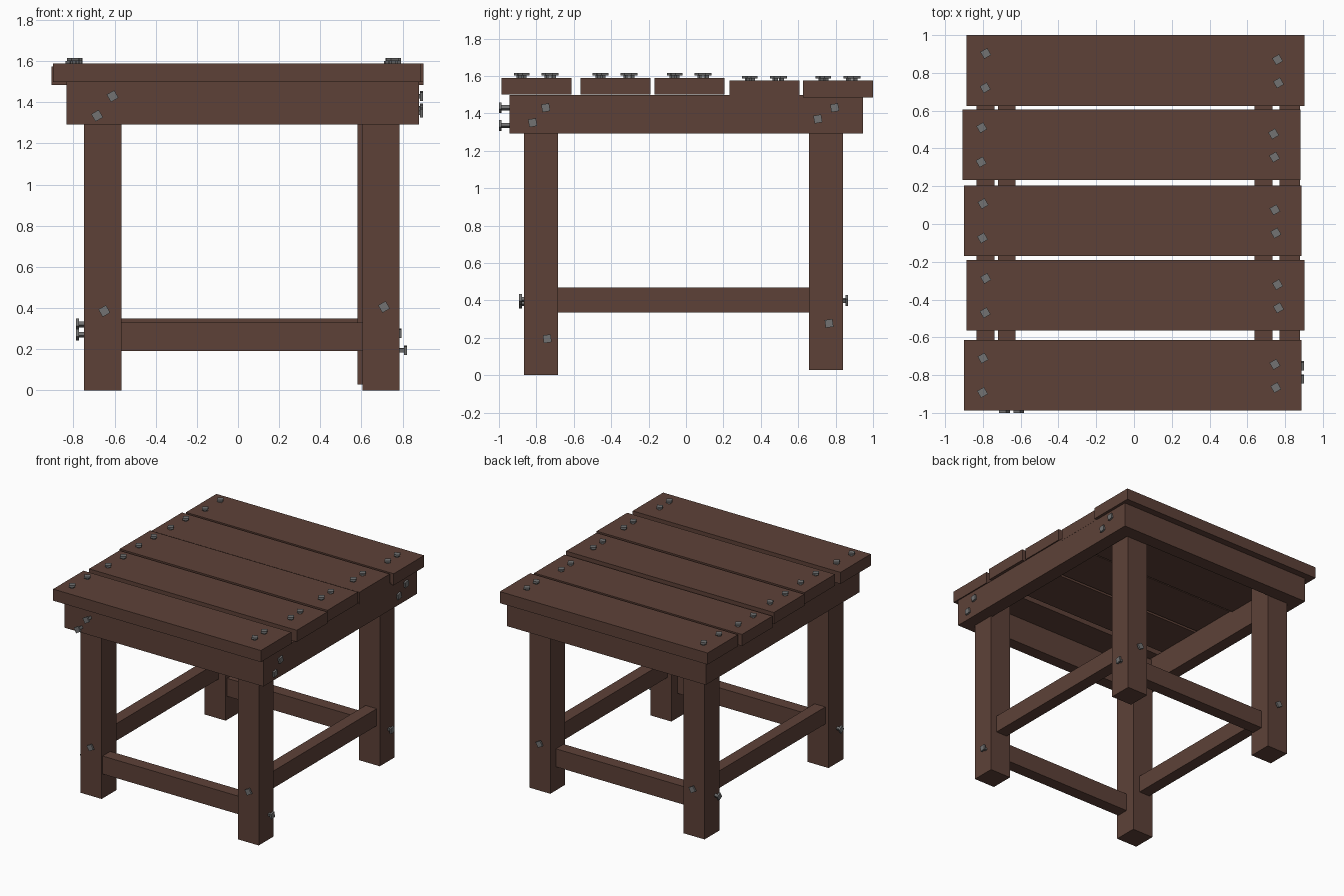
import bpy, bmesh, math
from mathutils import Vector, Matrix

if "Cube" in bpy.data.objects:
    bpy.data.objects.remove(bpy.data.objects["Cube"])

def material(name, color):
    m = bpy.data.materials.new(name)
    m.diffuse_color = (*color, 1)
    m.use_nodes = True
    m.node_tree.nodes["Principled BSDF"].inputs["Base Color"].default_value = m.diffuse_color
    return m

WOOD = material("dark_wood", (0.11, 0.053, 0.039))
IRON = material("nail_iron", (0.17, 0.17, 0.17))

def add_object(name, bm, mat):
    mesh = bpy.data.meshes.new(name)
    bm.to_mesh(mesh)
    bm.free()
    mesh.materials.append(mat)
    obj = bpy.data.objects.new(name, mesh)
    bpy.context.collection.objects.link(obj)
    return obj

def add_box(bm, x, y, z, matrix=Matrix()):
    """Box from (min, max) ranges."""
    size = [b - a for a, b in (x, y, z)]
    mid = [(a + b) / 2 for a, b in (x, y, z)]
    bmesh.ops.create_cube(bm, size=1, matrix=matrix @ Matrix.Translation(mid)
                          @ Matrix.Diagonal((*size, 1)))

def board(name, x, y, z):
    bm = bmesh.new()
    add_box(bm, x, y, z)
    return add_object(name, bm, WOOD)

def nail(name, pos, normal, out=0.026, spin=30):
    """Square-headed nail whose head stands 'out' from the surface."""
    bm = bmesh.new()
    rot = Vector(normal).to_track_quat('Z', 'Y').to_matrix().to_4x4()
    m = Matrix.Translation(pos) @ rot @ Matrix.Rotation(math.radians(spin), 4, 'Z')
    add_box(bm, (-.021, .021), (-.021, .021), (out - .014, out), m)
    add_box(bm, (-.010, .010), (-.010, .010), (-.05, out - .012), m)
    add_object(name, bm, IRON)

# Top planks with four nails each: centre x, centre y, top z
PLANKS = [(-.006, -.800, 1.59), (.008, -.378, 1.59), (-.006, .018, 1.59),
          (-.013, .420, 1.575), (.008, .813, 1.575)]
for i, (cx, cy, top) in enumerate(PLANKS, 1):
    board(f"top_plank_{i}", (cx - .894, cx + .894), (cy - .187, cy + .187), (top - .09, top))
    for j, (dx, dy) in enumerate([(-.793, .09), (-.796, -.092), (.752, .057), (.757, -.066)], 1):
        nail(f"plank_{i}_nail_{j}", (cx + dx, cy + dy, top), (0, 0, 1))

# Apron boards under the planks
AZ = (1.292, 1.499)
board("front_apron", (-.833, .880), (-.945, -.850), AZ)
board("back_apron", (-.833, .880), (.840, .946), AZ)
board("left_apron", (-.833, -.738), (-.850, .840), AZ)
board("right_apron", (.770, .880), (-.850, .840), AZ)

# Legs
FRONT, BACK = (-.866, -.684), (.658, .840)
board("front_left_leg", (-.748, -.567), FRONT, (0, 1.49))
board("front_right_leg", (.605, .785), FRONT, (0, 1.49))
board("back_left_leg", (-.748, -.567), BACK, (.027, 1.48))
board("back_right_leg", (.580, .760), BACK, (.027, 1.48))

# Lower stretchers, ends let into the legs
board("front_stretcher", (-.62, .66), (-.855, -.760), (.19, .33))
board("back_stretcher", (-.62, .64), (.675, .770), (.21, .35))
board("left_stretcher", (-.720, -.627), (-.73, .71), (.335, .468))
board("right_stretcher", (.637, .733), (-.73, .71), (.335, .468))

# Nails through the aprons
for i, (x, z) in enumerate([(-.61, 1.43), (-.685, 1.335)], 1):
    nail(f"front_apron_nail_{i}", (x, -.945, z), (0, -1, 0), .055)
for i, (y, z) in enumerate([(-.75, 1.43), (-.82, 1.35), (.705, 1.37), (.795, 1.43)], 1):
    nail(f"right_apron_nail_{i}", (.880, y, z), (1, 0, 0), .02, 10)

# Nails through the legs
nail("front_left_leg_front_nail", (-.65, -.866, .385), (0, -1, 0))
nail("front_right_leg_front_nail", (.71, -.866, .405), (0, -1, 0))
nail("back_left_leg_back_nail", (-.657, .840, .40), (0, 1, 0))
nail("back_right_leg_back_nail", (.66, .840, .40), (0, 1, 0))
nail("front_left_leg_side_nail", (-.748, -.79, .27), (-1, 0, 0), .04)
nail("back_left_leg_side_nail", (-.748, .71, .32), (-1, 0, 0), .04)
nail("front_right_leg_side_nail", (.785, -.742, .195), (1, 0, 0), .036, 8)
nail("back_right_leg_side_nail", (.760, .765, .277), (1, 0, 0), .036, 8)
